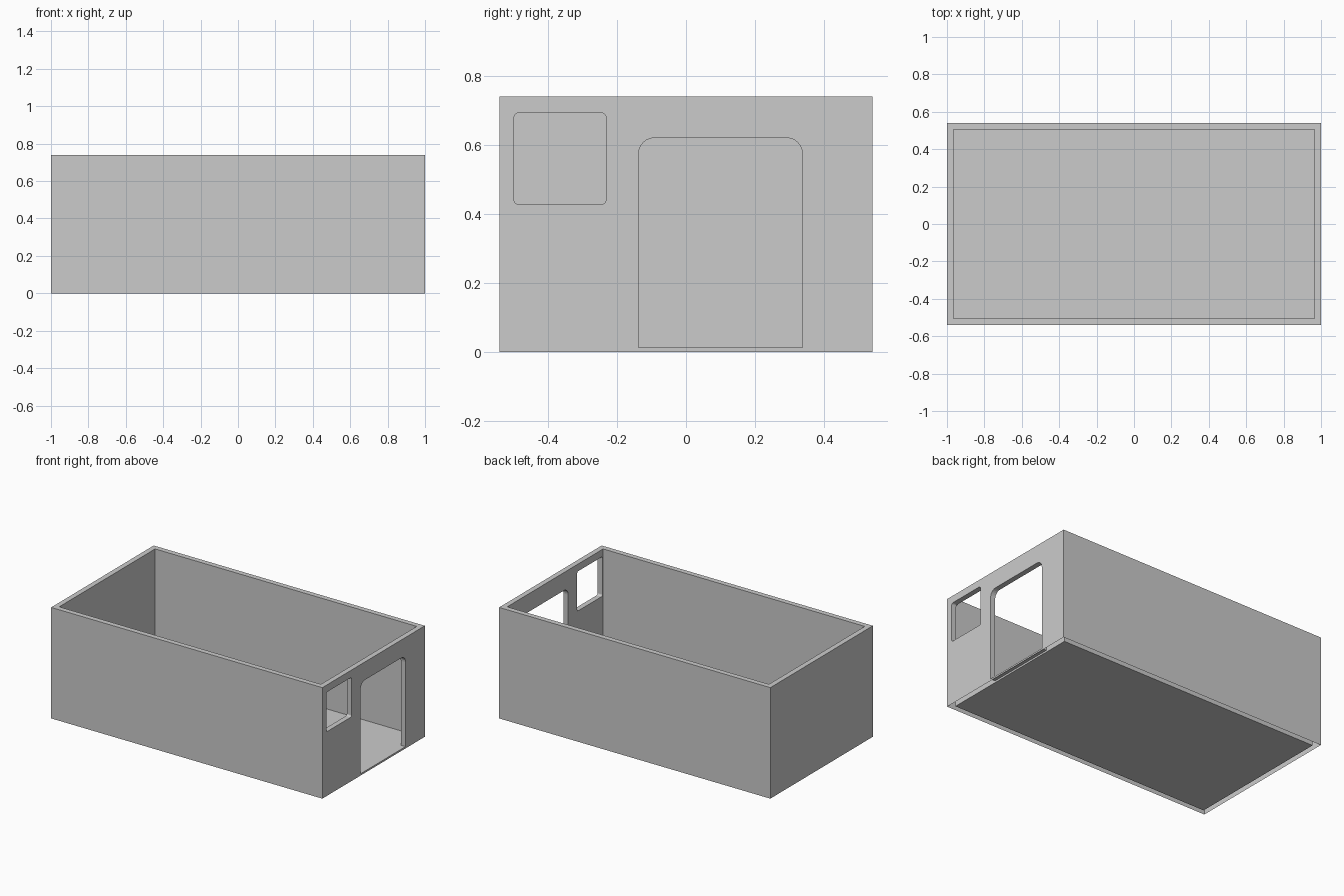
import bpy, bmesh
from math import sin, cos, pi

if "Cube" in bpy.data.objects:
    bpy.data.objects.remove(bpy.data.objects["Cube"], do_unlink=True)

LENGTH, DEPTH, HEIGHT = 2.0, 1.08, 0.74
WALL, FLOOR = 0.035, 0.012

grey = bpy.data.materials.new("plain grey")
grey.use_nodes = True
colour = (0.6, 0.6, 0.6, 1)
grey.diffuse_color = colour
grey.node_tree.nodes["Principled BSDF"].inputs["Base Color"].default_value = colour


def make_object(name, bm):
    bmesh.ops.recalc_face_normals(bm, faces=bm.faces)
    mesh = bpy.data.meshes.new(name)
    bm.to_mesh(mesh)
    bm.free()
    mesh.materials.append(grey)
    obj = bpy.data.objects.new(name, mesh)
    bpy.context.collection.objects.link(obj)
    return obj


def rectangle(bm, x, y, z):
    return [bm.verts.new((sx * x, sy * y, z))
            for sx, sy in ((-1, -1), (1, -1), (1, 1), (-1, 1))]


def box(name, x, y, height):
    bm = bmesh.new()
    low, high = rectangle(bm, x, y, 0), rectangle(bm, x, y, height)
    bm.faces.new(low)
    bm.faces.new(high)
    for i in range(4):
        j = (i + 1) % 4
        bm.faces.new((low[i], low[j], high[j], high[i]))
    return make_object(name, bm)


def opening_cutter(name, y0, y1, z0, z1, top_radius, bottom_radius, steps=6):
    """Rounded prism that passes through the +x wall."""
    corners = ((y1, z1, -1, -1, top_radius, 0), (y0, z1, 1, -1, top_radius, pi / 2),
               (y0, z0, 1, 1, bottom_radius, pi), (y1, z0, -1, 1, bottom_radius, 1.5 * pi))
    outline = []
    for y, z, sy, sz, r, start in corners:
        if r == 0:
            outline.append((y, z))
            continue
        for k in range(steps + 1):
            a = start + k / steps * pi / 2
            outline.append((y + sy * r + r * cos(a), z + sz * r + r * sin(a)))
    bm = bmesh.new()
    face = bm.faces.new([bm.verts.new((0.9, y, z)) for y, z in outline])
    ext = bmesh.ops.extrude_face_region(bm, geom=[face])
    moved = [v for v in ext["geom"] if isinstance(v, bmesh.types.BMVert)]
    bmesh.ops.translate(bm, verts=moved, vec=(0.2, 0, 0))
    # extruding keeps the first face, so the prism is closed
    if face.is_valid is False:
        bmesh.ops.holes_fill(bm, edges=bm.edges)
    cutter = make_object(name, bm)
    cutter.hide_render = True
    return cutter


# Four walls as one rectangular ring
bm = bmesh.new()
rings = [rectangle(bm, x, y, z) for x, y, z in (
    (LENGTH / 2, DEPTH / 2, 0), (LENGTH / 2, DEPTH / 2, HEIGHT),
    (LENGTH / 2 - WALL, DEPTH / 2 - WALL, HEIGHT), (LENGTH / 2 - WALL, DEPTH / 2 - WALL, 0))]
for k in range(4):
    a, b = rings[k], rings[(k + 1) % 4]
    for i in range(4):
        j = (i + 1) % 4
        bm.faces.new((a[i], a[j], b[j], b[i]))
walls = make_object("walls", bm)

# Doorway and window openings in one end wall
cutters = [opening_cutter("doorway_cutter", -0.137, 0.337, FLOOR, 0.62, 0.045, 0),
           opening_cutter("window_cutter", -0.498, -0.232, 0.428, 0.692, 0.012, 0.012)]
for cutter in cutters:
    mod = walls.modifiers.new(cutter.name, 'BOOLEAN')
    mod.operation = 'DIFFERENCE'
    mod.solver = 'EXACT'
    mod.object = cutter
bpy.context.view_layer.update()
cut_mesh = bpy.data.meshes.new_from_object(
    walls.evaluated_get(bpy.context.evaluated_depsgraph_get()))
walls.modifiers.clear()
walls.data = cut_mesh
for cutter in cutters:
    bpy.data.objects.remove(cutter, do_unlink=True)

# Leave the hollow walls open underneath
bm = bmesh.new()
bm.from_mesh(walls.data)
under = [f for f in bm.faces if all(v.co.z < 0.001 for v in f.verts)]
bmesh.ops.delete(bm, geom=under, context='FACES')
bm.to_mesh(walls.data)
bm.free()

# Floor slab between the walls
box("floor", LENGTH / 2 - WALL, DEPTH / 2 - WALL, FLOOR)
